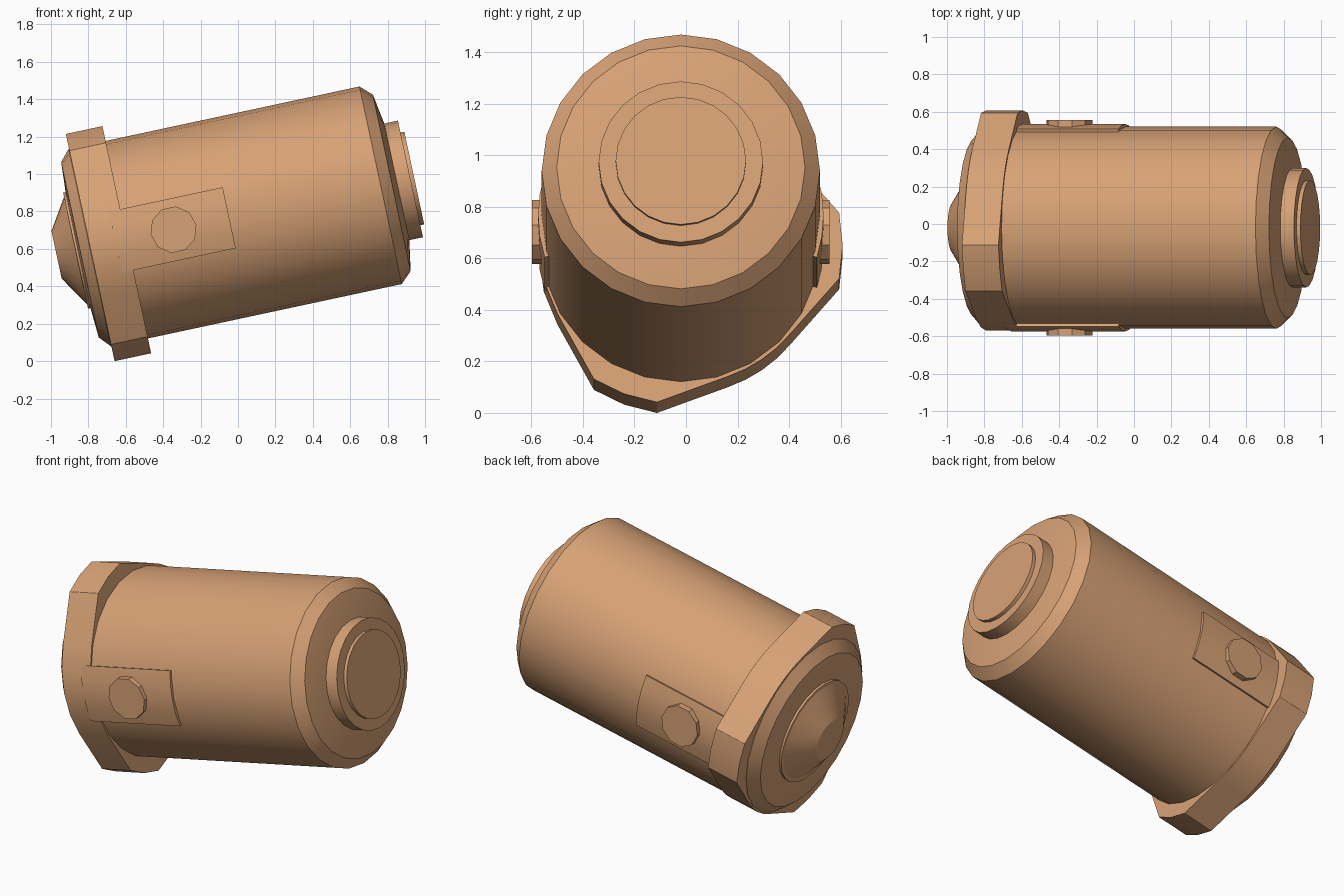
import bpy, bmesh, math
from mathutils import Matrix, Vector

if "Cube" in bpy.data.objects:
    bpy.data.objects.remove(bpy.data.objects["Cube"])

# Shared tilted frame: local x runs along the motor axis, local z is "up" across it
TILT = math.radians(12.1)
FRAME = Matrix.Translation((0.7625, -0.02, 0.94)) @ Matrix.Rotation(-TILT, 4, 'Y')

mat = bpy.data.materials.new("copper")
mat.diffuse_color = (0.68, 0.36, 0.18, 1)
mat.use_nodes = True
mat.node_tree.nodes["Principled BSDF"].inputs["Base Color"].default_value = mat.diffuse_color


def loft(name, rings):
    """Closed solid from a list of equally long point loops."""
    bm = bmesh.new()
    loops = [[bm.verts.new(p) for p in ring] for ring in rings]
    n = len(loops[0])
    for a, b in zip(loops, loops[1:]):
        for i in range(n):
            j = (i + 1) % n
            bm.faces.new((a[i], a[j], b[j], b[i]))
    bm.faces.new(loops[0])
    bm.faces.new(loops[-1])
    bmesh.ops.recalc_face_normals(bm, faces=bm.faces)
    mesh = bpy.data.meshes.new(name)
    bm.to_mesh(mesh)
    bm.free()
    mesh.materials.append(mat)
    ob = bpy.data.objects.new(name, mesh)
    bpy.context.collection.objects.link(ob)
    ob.matrix_world = FRAME
    bpy.ops.object.select_all(action='DESELECT')
    ob.select_set(True)
    bpy.context.view_layer.objects.active = ob
    bpy.ops.object.shade_smooth_by_angle(angle=math.radians(25))
    return ob


def polar(t, r, deg):
    a = math.radians(deg)
    return Vector((t, r * math.cos(a), r * math.sin(a)))


def lathe(name, profile, sides=24):
    return loft(name, [[polar(t, r, 360 * i / sides) for i in range(sides)]
                       for t, r in profile])


# Main barrel with chamfered, slightly coned ends
lathe("barrel", [(-1.655, 0.31), (-1.644, 0.48), (-1.59, 0.54),
                 (0.0, 0.54), (0.061, 0.482), (0.09, 0.31)])

# Stepped disc on the front end
lathe("front_disc", [(0.07, 0.319), (0.163, 0.319), (0.163, 0.253), (0.184, 0.253)])

# Conical cap with a thin rim on the rear end
lathe("rear_cone", [(-1.63, 0.317), (-1.668, 0.317), (-1.668, 0.295), (-1.772, 0.13)])

# Three-lobed flange: lobes joined by tangents to a base circle
outline = []
lobes = (0, 110.5, 249.5)
for i, c in enumerate(lobes):
    outline += [(0.628, c + d) for d in (-12, 0, 12)]
    start = c + 40
    end = (lobes[i + 1] if i < 2 else 360) - 40
    outline += [(0.55, start + (end - start) * k / 4) for k in range(5)]
loft("flange", [[polar(t, r, a) for r, a in outline] for t in (-1.588, -1.388)])

# Curved side plates and pins, mirrored on both sides
for label, base in (("back", 0), ("front", 180)):
    arc = [-17.5 + 35 * k / 4 for k in range(5)]
    section = [(0.554, base + a) for a in arc] + [(0.50, base + a) for a in reversed(arc)]
    loft(label + "_plate", [[polar(t, r, a) for r, a in section] for t in (-1.45, -0.828)])

    sign = 1 if base == 0 else -1
    loft(label + "_pin", [[Vector((-1.1325 + 0.125 * math.cos(k * math.tau / 10),
                                   sign * y,
                                   0.125 * math.sin(k * math.tau / 10)))
                           for k in range(10)] for y in (0.48, 0.577)])
